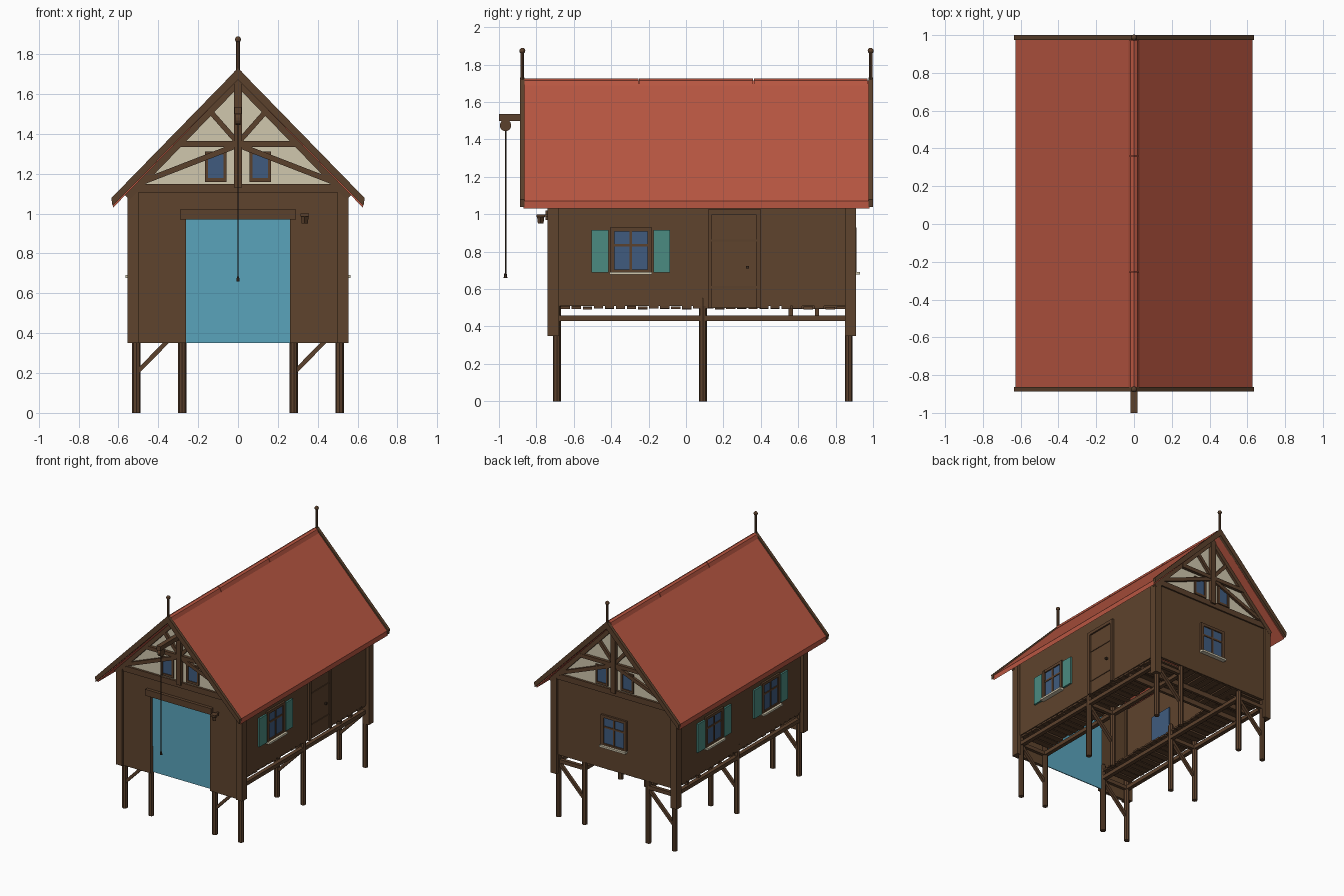
import bpy, bmesh, math, random
from mathutils import Vector

if "Cube" in bpy.data.objects:
    bpy.data.objects.remove(bpy.data.objects["Cube"])

random.seed(4)

def mat(name, r, g, b):
    m = bpy.data.materials.new(name)
    m.diffuse_color = (r, g, b, 1)
    m.use_nodes = True
    m.node_tree.nodes["Principled BSDF"].inputs["Base Color"].default_value = m.diffuse_color
    return m

WALL = mat("wall brown", .112, .056, .026)
WOOD = mat("timber brown", .105, .052, .025)
RED = mat("roof red", .48, .093, .053)
CREAM = mat("plaster cream", .63, .57, .42)
GLASS = mat("window blue", .05, .105, .21)
TEAL = mat("shutter teal", .07, .26, .22)
DOOR = mat("gate light blue", .10, .37, .50)
ROPE = mat("rope dark", .045, .026, .015)

def finish(name, bm, m):
    bmesh.ops.recalc_face_normals(bm, faces=bm.faces)
    me = bpy.data.meshes.new(name)
    bm.to_mesh(me)
    bm.free()
    me.materials.append(m)
    ob = bpy.data.objects.new(name, me)
    bpy.context.collection.objects.link(ob)
    return ob

def add_box(bm, a, b):
    lo = [min(p, q) for p, q in zip(a, b)]
    hi = [max(p, q) for p, q in zip(a, b)]
    for v in bmesh.ops.create_cube(bm, size=1)["verts"]:
        v.co = Vector([lo[i] if v.co[i] < 0 else hi[i] for i in range(3)])

def boxes(name, pairs, m):
    bm = bmesh.new()
    for a, b in pairs:
        add_box(bm, a, b)
    return finish(name, bm, m)

def box(name, a, b, m):
    return boxes(name, [(a, b)], m)

def prism(name, pts, y0, y1, m):
    # x-z outline extruded along y
    bm = bmesh.new()
    f = bm.faces.new([bm.verts.new((x, y0, z)) for x, z in pts])
    r = bmesh.ops.extrude_face_region(bm, geom=[f])
    for v in r["geom"]:
        if isinstance(v, bmesh.types.BMVert):
            v.co.y = y1
    return finish(name, bm, m)

def strut(name, p, q, w, y0, y1, m=WOOD):
    # straight timber in the x-z plane, p and q are (x, z)
    p, q = Vector(p), Vector(q)
    d = (q - p).normalized()
    n = Vector((-d.y, d.x)) * w / 2
    return prism(name, [p + n, q + n, q - n, p - n], y0, y1, m)

def cyl(name, p, q, r, m, seg=8, r2=None):
    p, q = Vector(p), Vector(q)
    bm = bmesh.new()
    bmesh.ops.create_cone(bm, cap_ends=True, segments=seg, radius1=r,
                          radius2=r if r2 is None else r2, depth=(q - p).length)
    ob = finish(name, bm, m)
    ob.location = (p + q) / 2
    ob.rotation_euler = (q - p).to_track_quat('Z', 'Y').to_euler()
    return ob

# walls: front has the boat opening
prism("front_wall", [(-.53, .35), (-.262, .35), (-.262, .97), (.262, .97), (.262, .35),
                     (.53, .35), (.53, 1.12), (-.53, 1.12)], -.725, -.70, WALL)
box("back_wall", (-.53, .87, .50), (.53, .895, 1.12), WALL)
for s, n in ((1, "right"), (-1, "left")):
    box(n + "_wall", (s * .51, -.71, .51), (s * .53, .88, 1.12), WALL)
    for y0, e in ((-.74, "front"), (.85, "back")):
        box(f"{e}_{n}_corner_post", (s * .50, y0, .35), (s * .555, y0 + .06, 1.135), WALL)

# boat gate, header and lantern
box("boat_gate", (-.265, -.694, .35), (.265, -.687, .975), DOOR)
box("gate_header", (-.29, -.75, .97), (.29, -.72, 1.02), WOOD)
cyl("lantern_body", (.335, -.777, .95), (.335, -.777, .99), .015, WOOD, 4, .02)
box("lantern_cap", (.313, -.799, .985), (.357, -.755, 1.0), WOOD)
box("lantern_arm", (.328, -.77, .988), (.342, -.72, .998), WOOD)

# stilts, trestle ties and braces
for y, e in ((-.69, "front"), (.09, "middle"), (.87, "back")):
    for x in (-.51, -.28, .28, .51):
        cyl(f"{e}_stilt", (x, y, 0), (x, y, .55), .021, WOOD)
        cyl(f"{e}_stilt_tip", (x, y, .55), (x, y, .566), .021, WOOD, 8, .012)
    for x in (-.51, .28):
        strut(f"{e}_brace", (x, .20), (x + .23, .435), .022, y - .012, y + .012)
        box(f"{e}_tie", (x, y - .014, .43), (x + .23, y + .014, .46), WOOD)

# deck beams, walkway planks and rear landing
for x in (-.51, -.28, .28, .51):
    box("deck_beam", (x - .016, -.69, .43), (x + .016, .87, .46), WOOD)
for y in (.56, .70):
    box("landing_joist", (-.51, y - .011, .455), (.51, y + .011, .495), WOOD)
for s, n in ((1, "right"), (-1, "left")):
    planks = []
    for i in range(26):
        y = -.67 + i * .059
        z = .494 + random.uniform(-.003, .004)
        planks.append(((s * (.265 + random.uniform(-.008, .008)), y, z), (s * .525, y + .05, z + .014)))
    boxes(n + "_walkway_planks", planks, WOOD)
planks = []
for i in range(9):
    x = -.262 + i * .0585
    z = .496 + random.uniform(-.003, .003)
    planks.append(((x, .54 + random.uniform(-.01, .01), z), (x + .05, .885, z + .014)))
boxes("landing_planks", planks, WOOD)

# windows: P maps (along wall, out of wall, height) to world
def window(name, P, c, shutters):
    z0, z1, h = .69, .93, .112
    b = lambda n, l, m: boxes(name + n, [(P(c + u0, d0, a), P(c + u1, d1, e)) for u0, u1, d0, d1, a, e in l], m)
    b("_glass", [(-h + .01, h - .01, -.029, .006, z0 + .01, z1 - .01)], GLASS)
    b("_frame", [(-h, -h + .024, 0, .016, z0, z1), (h - .024, h, 0, .016, z0, z1),
                 (-h, h, 0, .0155, z1 - .022, z1), (-h, h, 0, .0155, z0, z0 + .015),
                 (-.007, .007, 0, .012, z0, z1), (-h, h, 0, .011, .828, .842)], WOOD)
    b("_sill", [(-h - .002, h + .002, 0, .034, .677, .692)], CREAM)
    if shutters:
        b("_shutters", [(-h - .098, -h - .008, 0, .014, .69, .915),
                        (h + .008, h + .098, 0, .014, .69, .915)], TEAL)

right = lambda u, d, z: (.53 + d, u, z)
left = lambda u, d, z: (-.53 - d, u, z)
window("right_window", right, -.295, True)
window("left_front_window", left, -.295, True)
window("left_back_window", left, .415, True)
window("back_window", lambda u, d, z: (u, .895 + d, z), 0, False)

# side door
box("side_door", (.525, .13, .50), (.535, .385, 1.01), WALL)
boxes("side_door_frame", [((.525, .117, .50), (.548, .140, 1.02)), ((.525, .375, .50), (.548, .40, 1.02)),
                          ((.525, .117, 1.0), (.547, .40, 1.025))], WOOD)
boxes("side_door_battens", [((.53, .14, z - .006), (.54, .375, z + .006)) for z in (.61, .86)], WOOD)
box("side_door_knob", (.53, .322, .71), (.553, .336, .724), ROPE)

# gables: plaster, windows and timber truss, front and back
for s, yb, e in ((-1, -.715, "front"), (1, .885, "back")):
    Y = lambda d: yb + s * d
    prism(e + "_gable", [(-.53, 1.11), (.53, 1.11), (.53, 1.13), (0, 1.685), (-.53, 1.13)], Y(-.015), Y(.004), CREAM)
    box(e + "_tie_beam", (-.50, Y(-.01), 1.105), (.50, Y(.022), 1.15), WOOD)
    box(e + "_king_post", (-.02, Y(0), 1.13), (.02, Y(.034), 1.68), WOOD)
    box(e + "_collar", (-.295, Y(0), 1.335), (.295, Y(.028), 1.365), WOOD)
    for k in (-1, 1):
        strut(e + "_rafter", (k * .56, 1.085), (0, 1.665), .045, Y(0), Y(.026))
        strut(e + "_lower_strut", (k * .49, 1.155), (0, 1.345), .028, Y(0), Y(.024))
        strut(e + "_upper_strut", (0, 1.355), (k * .15, 1.525), .026, Y(0), Y(.024))
        box(e + "_gable_glass", (k * .07, Y(0), 1.175), (k * .155, Y(.009), 1.30), GLASS)
        boxes(e + "_gable_window_frame",
              [((k * .057, Y(0), 1.16), (k * .073, Y(.016), 1.31)), ((k * .15, Y(0), 1.16), (k * .166, Y(.016), 1.31)),
               ((k * .057, Y(0), 1.16), (k * .166, Y(.015), 1.178)), ((k * .057, Y(0), 1.296), (k * .166, Y(.015), 1.312))], WOOD)

# roof slopes, barge boards, ridge tiles and finials
prism("roof", [(0, 1.715), (.627, 1.07), (.627, 1.03), (0, 1.675), (-.627, 1.03), (-.627, 1.07)], -.87, .98, RED)
for y0, y1, e in ((-.887, -.863, "front"), (.975, 1.0, "back")):
    prism(e + "_barge_boards", [(0, 1.73), (.636, 1.078), (.630, 1.04), (0, 1.672), (-.630, 1.04), (-.636, 1.078)], y0, y1, WOOD)
    y = (y0 + y1) / 2
    cyl(e + "_finial", (0, y, 1.68), (0, y, 1.87), .010, WOOD)
    bm = bmesh.new()
    bmesh.ops.create_uvsphere(bm, u_segments=10, v_segments=6, radius=.016)
    finish(e + "_finial_ball", bm, WOOD).location = (0, y, 1.874)
for i in range(3):
    y0 = -.863 + i * .6127
    prism("ridge_tile", [(-.03, 1.688), (-.018, 1.716), (0, 1.725), (.018, 1.716), (.03, 1.688)], y0, y0 + .608, RED)

# hoist beam, pulley, rope and hook
box("hoist_beam", (-.018, -1.0, 1.50), (.018, -.71, 1.535), WOOD)
cyl("pulley", (-.012, -.965, 1.475), (.012, -.965, 1.475), .031, WOOD, 14)
cyl("hoist_rope", (0, -.965, .67), (0, -.965, 1.48), .004, ROPE, 6)
cyl("hoist_hook", (0, -.965, .66), (0, -.965, .685), .010, ROPE, 6, .006)
